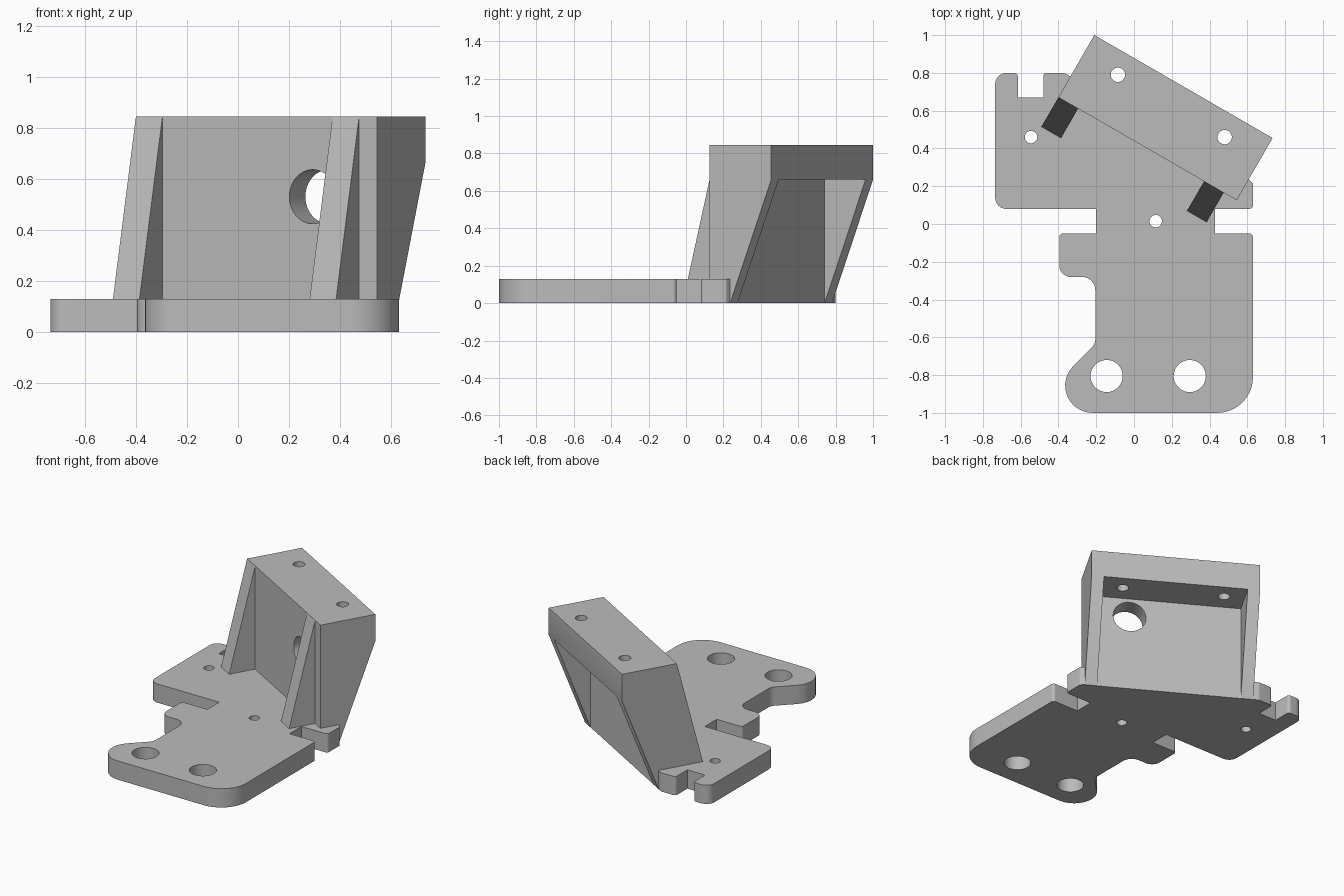
import bpy, bmesh, math
from mathutils import Matrix, Vector

cube = bpy.data.objects.get("Cube")
if cube:
    bpy.data.objects.remove(cube, do_unlink=True)

grey = bpy.data.materials.new("plain grey")
grey.use_nodes = True
grey.diffuse_color = (0.5, 0.5, 0.5, 1)
grey.node_tree.nodes["Principled BSDF"].inputs["Base Color"].default_value = (0.5, 0.5, 0.5, 1)

BASE_H, TOP, LEDGE = 0.13, 0.845, 0.66
LENGTH, DEPTH, PLATE = 1.09, 0.38, 0.127
# Upright frame: x along the plate, y towards its back, z up
UPRIGHT = Matrix.Translation((-0.40, 0.671, 0)) @ Matrix.Rotation(math.radians(-30), 4, 'Z')
# Side profiles (depth, height) are extruded along the upright's length
SIDE = UPRIGHT @ Matrix(((0, 0, 1, 0), (1, 0, 0, 0), (0, 1, 0, 0), (0, 0, 0, 1)))


def prism(name, pts, lo, hi, frame=Matrix()):
    bm = bmesh.new()
    face = bm.faces.new([bm.verts.new((p[0], p[1], lo)) for p in pts])
    ext = bmesh.ops.extrude_face_region(bm, geom=[face])
    top = [g for g in ext["geom"] if isinstance(g, bmesh.types.BMVert)]
    bmesh.ops.translate(bm, verts=top, vec=(0, 0, hi - lo))
    bm.transform(frame)
    bmesh.ops.recalc_face_normals(bm, faces=bm.faces)
    mesh = bpy.data.meshes.new(name)
    bm.to_mesh(mesh)
    bm.free()
    mesh.materials.append(grey)
    obj = bpy.data.objects.new(name, mesh)
    bpy.context.scene.collection.objects.link(obj)
    return obj


def circle(x, y, r, n=48):
    return [(x + r * math.cos(i * math.tau / n), y + r * math.sin(i * math.tau / n)) for i in range(n)]


def fillet(corners, steps=10):
    """Round each (x, y, radius) corner of a closed outline."""
    out = []
    for i, (x, y, r) in enumerate(corners):
        p = Vector((x, y))
        if not r:
            out.append(p)
            continue
        a = (Vector(corners[i - 1][:2]) - p).normalized()
        b = (Vector(corners[(i + 1) % len(corners)][:2]) - p).normalized()
        half = a.angle(b) / 2
        centre = p + (a + b).normalized() * (r / math.sin(half))
        start = p + a * (r / math.tan(half)) - centre
        end = p + b * (r / math.tan(half)) - centre
        sweep = math.atan2(start.cross(end), start.dot(end))
        for k in range(steps + 1):
            out.append(centre + Matrix.Rotation(sweep * k / steps, 2) @ start)
    return out


def cut(obj, cutters):
    for c in cutters:
        mod = obj.modifiers.new("cut", 'BOOLEAN')
        mod.operation, mod.solver, mod.object = 'DIFFERENCE', 'EXACT', c
    bpy.context.view_layer.update()
    graph = bpy.context.evaluated_depsgraph_get()
    mesh = bpy.data.meshes.new_from_object(obj.evaluated_get(graph))
    obj.modifiers.clear()
    obj.data = mesh
    for c in cutters:
        bpy.data.objects.remove(c, do_unlink=True)


# Base plate, its back edge meeting the upright
def under(u, d):
    p = UPRIGHT @ Vector((u, d, 0))
    return (p.x, p.y, 0)


outline = [
    (-0.735, 0.08, 0.06), (-0.735, 0.80, 0.06), (-0.615, 0.80, 0.02), (-0.615, 0.67, 0),
    (-0.48, 0.67, 0), (-0.48, 0.80, 0.02), (-0.37, 0.80, 0.02),
    under(0, PLATE), under(0, 0), under(LENGTH, 0), under(LENGTH, PLATE),
    (0.63, 0.215, 0.015), (0.63, 0.08, 0.02), (0.43, 0.08, 0), (0.43, -0.05, 0),
    (0.63, -0.05, 0.02), (0.63, -1, 0.19), (-0.57, -1, 0.145), (-0.205, -0.635, 0.06),
    (-0.205, -0.28, 0.07), (-0.395, -0.28, 0.06), (-0.395, -0.05, 0.02),
    (-0.20, -0.05, 0), (-0.20, 0.08, 0),
]
base = prism("base_plate", fillet(outline), 0, BASE_H)
holes = [(-0.145, -0.805, 0.085), (0.295, -0.805, 0.085), (-0.545, 0.46, 0.033), (0.115, 0.015, 0.033)]
cut(base, [prism("base_hole", circle(*h), -0.1, 0.3) for h in holes])

# Upright plate with top ledge and sloped side walls
body = prism("upright_bracket", [(0, 0), (PLATE, 0), (DEPTH, LEDGE), (DEPTH, TOP), (0, TOP)], 0, LENGTH, SIDE)
cavity = prism("cavity", [(PLATE - 0.001, -0.1), (0.6, -0.1), (0.6, LEDGE), (PLATE - 0.001, LEDGE)],
               0.08, LENGTH - 0.08, SIDE)
# Large sensor-style openings run front to back
ACROSS = UPRIGHT @ Matrix(((1, 0, 0, 0), (0, 0, 1, 0), (0, 1, 0, 0), (0, 0, 0, 1)))
openings = [prism("opening", circle(u, 0.53, r, 64), -0.1, 0.2, ACROSS) for u, r in ((0.416, 0.148), (0.80, 0.106))]
bolts = [prism("bolt_hole", circle(x, y, 0.038), 0.5, 1) for x, y in ((-0.085, 0.79), (0.48, 0.46))]
cut(body, [cavity] + openings + bolts)

# Triangular front ribs
parts = [base, body]
for name, u in (("right_rib", 0), ("left_rib", 0.89)):
    parts.append(prism(name, [(0, BASE_H), (-0.18, BASE_H), (0, TOP)], u, u + 0.12, SIDE))

# Smooth round walls, crisp edges
bpy.ops.object.select_all(action='DESELECT')
for p in parts:
    p.select_set(True)
bpy.context.view_layer.objects.active = base
bpy.ops.object.shade_smooth_by_angle(angle=math.radians(30))
